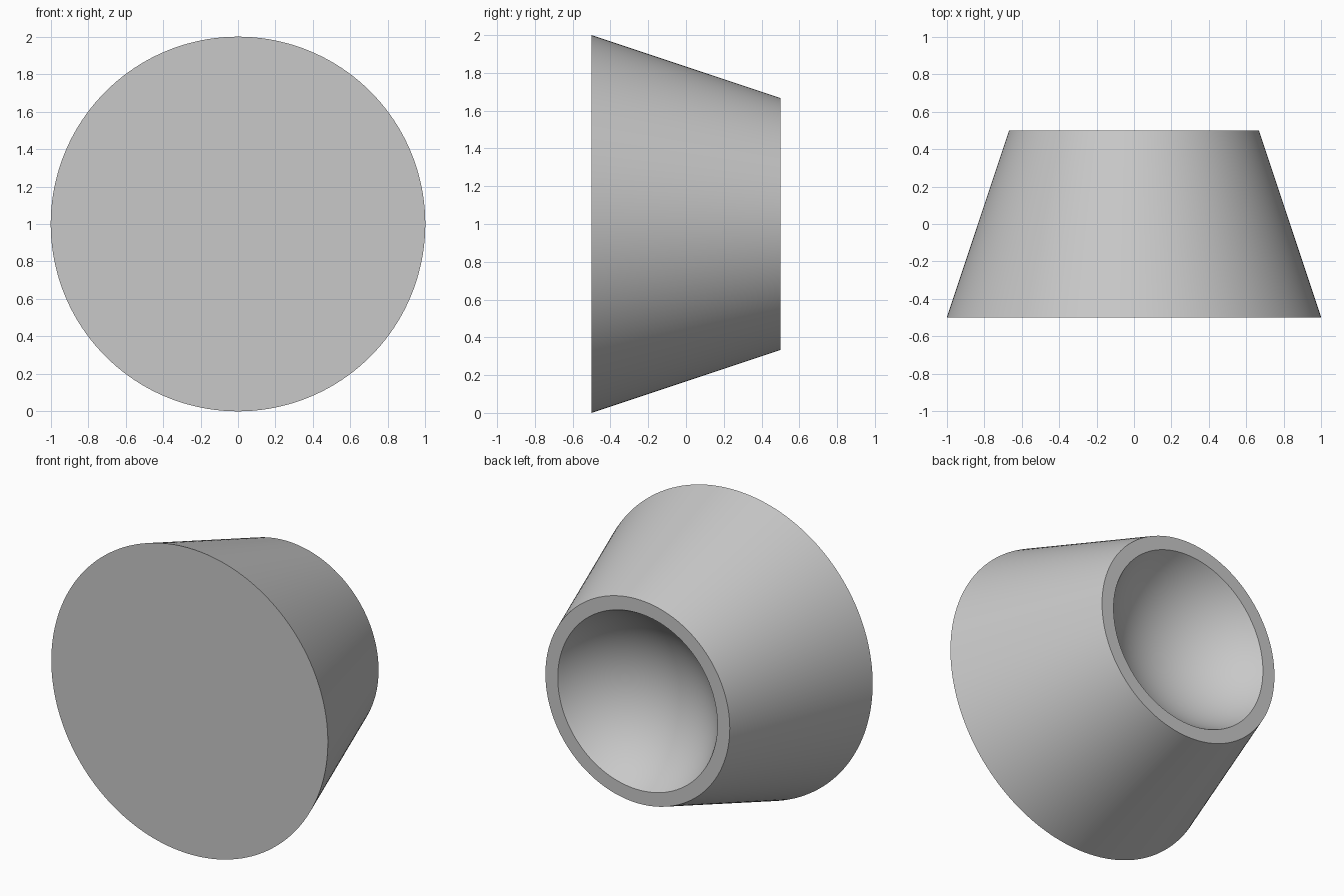
import bpy
import bmesh
from math import cos, sin, radians, tau
from mathutils import Vector

SEGMENTS = 160
BOWL_STEPS = 24
BOWL_RADIUS = 2 / 3
BOWL_CENTRE_Y = 0.5 + 1 / 3

default = bpy.data.objects.get("Cube")
if default:
    bpy.data.objects.remove(default, do_unlink=True)

# Plain grey material
grey = bpy.data.materials.new("light_grey")
grey.use_nodes = True
colour = (0.58, 0.58, 0.58, 1)
grey.diffuse_color = colour
grey.node_tree.nodes["Principled BSDF"].inputs["Base Color"].default_value = colour

# Half profile (radius, y): front disc, tapered wall, back rim, spherical bowl
profile = [(0, -0.5), (1, -0.5), (2 / 3, 0.5)]
for i in range(BOWL_STEPS + 1):
    a = radians(60) * (1 - i / BOWL_STEPS)
    profile.append((BOWL_RADIUS * sin(a), BOWL_CENTRE_Y - BOWL_RADIUS * cos(a)))

# Revolve the profile about the y axis, level with the middle of the body
bm = bmesh.new()
verts = [bm.verts.new((r, y, 1)) for r, y in profile]
edges = [bm.edges.new(pair) for pair in zip(verts, verts[1:])]
bmesh.ops.spin(bm, geom=verts + edges, cent=Vector((0, 0, 1)), axis=Vector((0, 1, 0)),
               angle=tau, steps=SEGMENTS, use_merge=False)
bmesh.ops.remove_doubles(bm, verts=bm.verts, dist=1e-4)
bmesh.ops.recalc_face_normals(bm, faces=bm.faces)

mesh = bpy.data.meshes.new("tapered_body_with_bowl")
bm.to_mesh(mesh)
bm.free()
mesh.materials.append(grey)
body = bpy.data.objects.new("tapered_body_with_bowl", mesh)
bpy.context.collection.objects.link(body)

# Smooth round surfaces, crisp rims
bpy.ops.object.select_all(action="DESELECT")
body.select_set(True)
bpy.context.view_layer.objects.active = body
bpy.ops.object.shade_smooth_by_angle(angle=radians(30))
